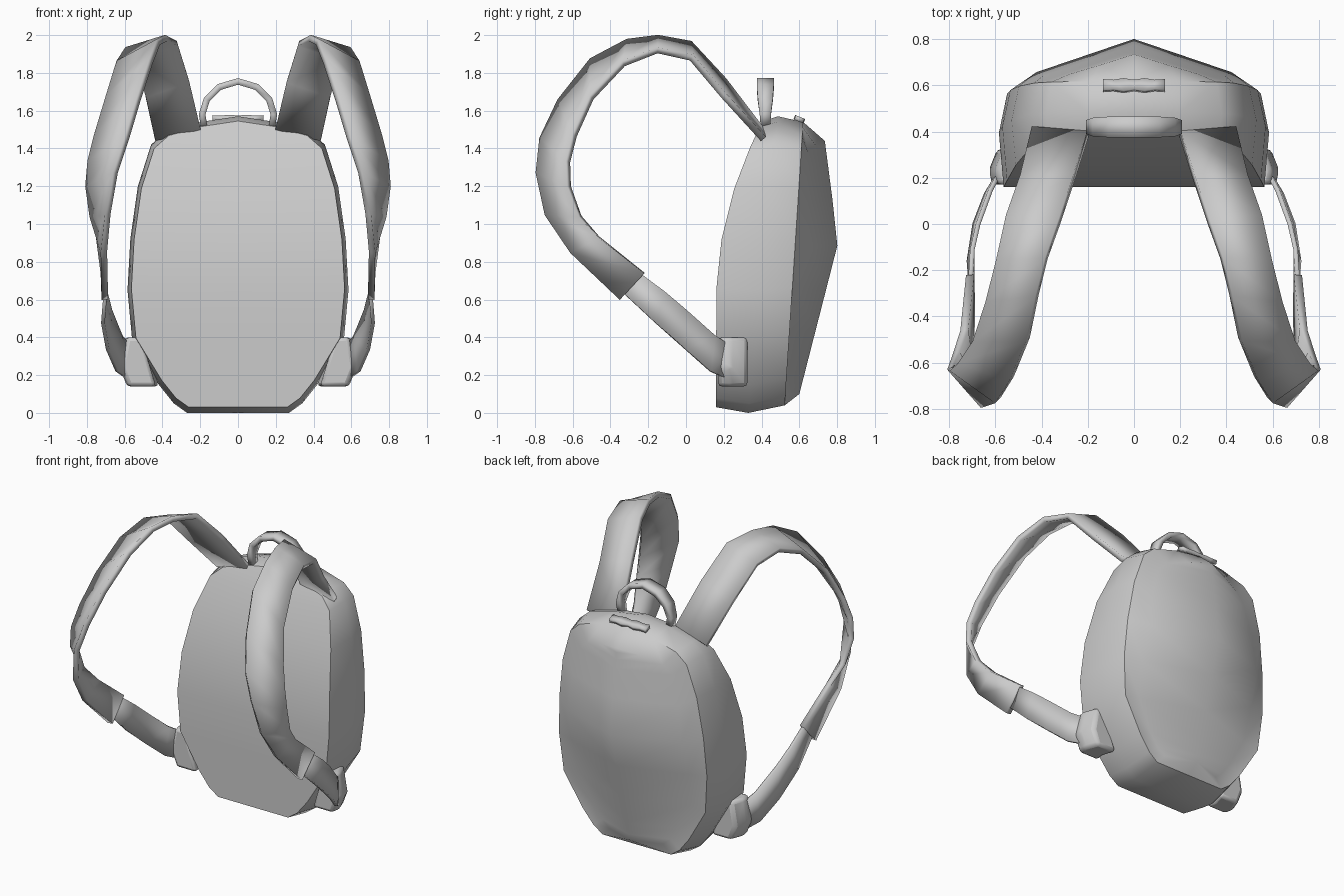
import bpy
import bmesh

cube = bpy.data.objects.get("Cube")
if cube:
    bpy.data.objects.remove(cube, do_unlink=True)

# One plain grey cloth
cloth = bpy.data.materials.new("grey_cloth")
cloth.use_nodes = True
GREY = (0.6, 0.6, 0.6, 1.0)
cloth.diffuse_color = GREY
cloth.node_tree.nodes["Principled BSDF"].inputs["Base Color"].default_value = GREY


def skin(name, rows, thickness=0.0, angle=0.7, bevel=0.0, caps=False):
    """Join rows of points into a sheet, mirror it across x and give it thickness."""
    bm = bmesh.new()
    grid = [[bm.verts.new(p) for p in row] for row in rows]
    for a, b in zip(grid, grid[1:]):
        for i in range(len(a) - 1):
            bm.faces.new((a[i], a[i + 1], b[i + 1], b[i]))
        if caps:
            bm.faces.new((a[-1], a[0], b[0], b[-1]))
    if caps:
        bm.faces.new(grid[0])
        bm.faces.new(grid[-1])
    bmesh.ops.remove_doubles(bm, verts=bm.verts, dist=0.0005)
    bmesh.ops.recalc_face_normals(bm, faces=bm.faces)
    mesh = bpy.data.meshes.new(name)
    bm.to_mesh(mesh)
    bm.free()
    mesh.materials.append(cloth)
    obj = bpy.data.objects.new(name, mesh)
    bpy.context.collection.objects.link(obj)
    if bevel:
        mod = obj.modifiers.new("soft_edges", 'BEVEL')
        mod.width, mod.segments = bevel, 2
    mod = obj.modifiers.new("both_sides", 'MIRROR')
    mod.merge_threshold = 0.001
    if thickness:
        mod = obj.modifiers.new("thickness", 'SOLIDIFY')
        mod.thickness, mod.offset = thickness, 0
    bpy.ops.object.select_all(action='DESELECT')
    obj.select_set(True)
    bpy.context.view_layer.objects.active = obj
    bpy.ops.object.shade_smooth_by_angle(angle=angle)
    return obj


# Bag body: one half outline, repeated from the front panel to the back ridge
OUTLINE = [(0, 1.57), (0.2, 1.54), (0.38, 1.49), (0.46, 1.42), (0.53, 1.2), (0.57, 0.92),
           (0.585, 0.65), (0.56, 0.38), (0.42, 0.15), (0.34, 0.05), (0.27, 0), (0, 0)]


def front_y(x, z):
    return 0.16 + 0.2 * (max(z - 0.6, 0) / 0.85) ** 2


def middle_y(x, z):
    return 0.33 + 0.1 * z


def rim_y(x, z):
    return 0.52 + 0.065 * z


def back_y(x, z):
    if z < 0.9:
        ridge = 0.6 + 0.205 * (z - 0.1) / 0.8
    else:
        ridge = 0.805 - 0.07 * (z - 0.9) / 0.54
    return ridge - 0.34 * x


def ring(width, bottom, top, depth):
    points = []
    for x, z in OUTLINE:
        x, z = x * width, bottom + z / 1.57 * (top - bottom)
        points.append((x, depth(x, z), z))
    return points


skin("bag_body", [
    ring(0, 0.03, 1.545, front_y),
    ring(0.965, 0.03, 1.545, front_y),
    ring(1, 0, 1.57, middle_y),
    ring(0.94, 0.04, 1.54, rim_y),
    ring(0.74, 0.1, 1.44, back_y),
    ring(0, 0.1, 1.44, back_y),
])

# Padded shoulder straps: inner edge and outer edge of a twisting band
inner_edge = [(0.20, 0.39, 1.51), (0.26, 0.2, 1.76), (0.32, 0.02, 1.955), (0.38, -0.15, 1.985),
              (0.42, -0.31, 1.965), (0.46, -0.5, 1.865), (0.53, -0.67, 1.65), (0.59, -0.765, 1.45),
              (0.65, -0.785, 1.27), (0.69, -0.74, 1.05), (0.71, -0.61, 0.85), (0.705, -0.35, 0.6)]
outer_edge = [(0.44, 0.41, 1.45), (0.49, 0.2, 1.68), (0.55, 0.03, 1.88), (0.59, -0.15, 1.92),
              (0.635, -0.33, 1.85), (0.69, -0.5, 1.67), (0.75, -0.59, 1.47), (0.785, -0.625, 1.33),
              (0.795, -0.62, 1.2), (0.77, -0.56, 1.04), (0.735, -0.46, 0.93), (0.71, -0.22, 0.74)]
skin("shoulder_straps", [inner_edge, outer_edge], thickness=0.035)

# Narrow webbing from the padded straps to the bag
lower_edge = [(0.7, -0.36, 0.66), (0.715, -0.16, 0.475), (0.69, 0, 0.335), (0.64, 0.13, 0.22), (0.57, 0.24, 0.17)]
upper_edge = [(0.71, -0.27, 0.76), (0.7, -0.11, 0.64), (0.675, 0, 0.545), (0.62, 0.15, 0.41), (0.56, 0.26, 0.34)]
skin("strap_webbing", [lower_edge, upper_edge], thickness=0.02)

# Soft anchors at the bottom corners
ANCHOR = [(0.52, 0.4), (0.6, 0.4), (0.63, 0.24), (0.59, 0.14), (0.44, 0.14)]
skin("strap_anchors",
     [[(x * k, y, z) for x, z in ANCHOR] for y, k in ((0.17, 0.98), (0.23, 1), (0.325, 0.94))],
     bevel=0.02, angle=1.0, caps=True)

# Carry handle: an arch that is wider at the top
ARCH = [(0.18, 1.52, 0.025), (0.19, 1.58, 0.03), (0.165, 1.66, 0.04), (0.1, 1.725, 0.045), (0, 1.755, 0.045)]
skin("carry_handle", [[(x, 0.42 + side * w, z) for x, z, w in ARCH] for side in (-1, 1)], thickness=0.035)

# Small plain tab on the top
TAB = [(0, 0.02), (0.045, 0.027), (0.09, 0.02), (0.135, 0.023)]
skin("top_tab", [[(x, 0.6 + side * w, 1.555 - side * w * 0.4) for x, w in TAB] for side in (-1, 1)],
     thickness=0.025, angle=0.5)
